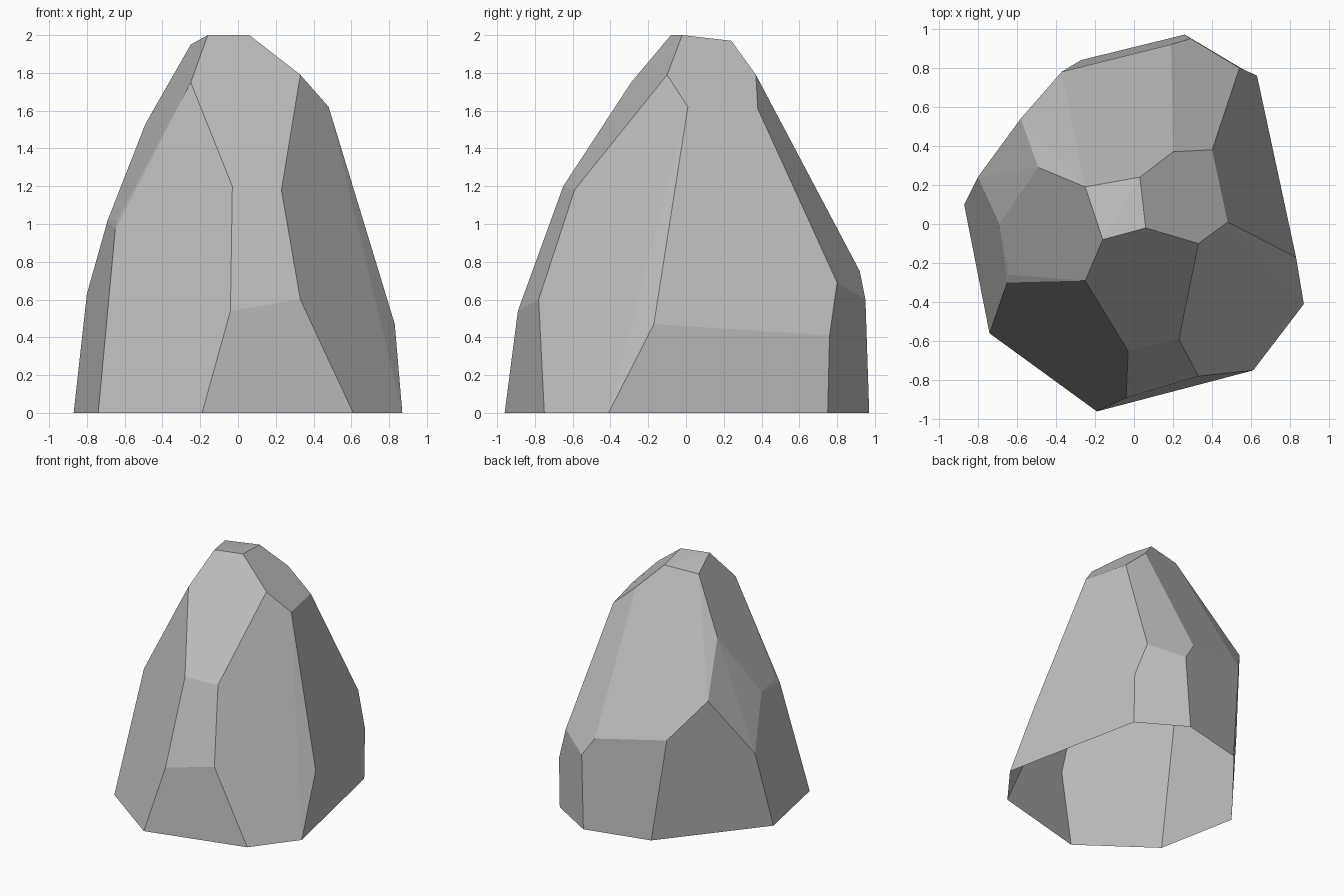
import bpy
import bmesh
from math import radians

default_cube = bpy.data.objects.get("Cube")
if default_cube:
    bpy.data.objects.remove(default_cube, do_unlink=True)


def make_material(name, colour):
    material = bpy.data.materials.new(name)
    material.use_nodes = True
    material.diffuse_color = colour
    shader = material.node_tree.nodes["Principled BSDF"]
    shader.inputs["Base Color"].default_value = colour
    shader.inputs["Roughness"].default_value = 0.9
    return material


def make_faceted_shell(name, rings, material):
    """Wrap the corner rings in flat facets and leave the underside open."""
    shell = bmesh.new()
    for ring in rings:
        for corner in ring:
            shell.verts.new(corner)
    hull = bmesh.ops.convex_hull(shell, input=shell.verts[:])
    unused = [v for v in hull["geom_interior"] if isinstance(v, bmesh.types.BMVert)]
    bmesh.ops.delete(shell, geom=unused, context="VERTS")

    # Open the underside
    underside = [f for f in shell.faces if all(v.co.z < 0.01 for v in f.verts)]
    bmesh.ops.delete(shell, geom=underside, context="FACES")

    # Merge almost level triangles into broad chiselled facets
    bmesh.ops.dissolve_limit(shell, angle_limit=radians(3),
                             verts=shell.verts[:], edges=shell.edges[:])
    bmesh.ops.recalc_face_normals(shell, faces=shell.faces[:])

    mesh = bpy.data.meshes.new(name)
    shell.to_mesh(mesh)
    shell.free()
    mesh.materials.append(material)
    mesh.shade_flat()
    rock = bpy.data.objects.new(name, mesh)
    bpy.context.collection.objects.link(rock)
    return rock


# Corners of the rock, ring by ring, each going round from the front
ground_ring = [
    (-.19, -.96, 0), (.61, -.75, 0), (.87, -.41, 0), (.63, .75, 0),
    (.26, .97, 0), (-.27, .84, 0), (-.87, .1, 0), (-.74, -.56, 0),
]
shoulder_ring = [
    (-.04, -.89, .54), (.33, -.78, .6), (.83, -.17, .47), (.63, .76, .41),
    (.54, .8, .69), (.29, .95, .6), (.19, .92, .75), (-.37, .78, .83),
    (-.8, .24, .63),
]
waist_ring = [
    (-.03, -.65, 1.2), (.23, -.59, 1.18), (-.58, .54, 1.12),
    (-.69, 0, 1.02), (-.64, -.26, 1.02), (-.65, -.3, .97),
]
neck_ring = [
    (-.25, -.29, 1.75), (.33, -.1, 1.79), (.48, .01, 1.62),
    (.4, .38, 1.61), (.2, .37, 1.79), (-.49, .29, 1.53),
]
crown_ring = [
    (-.16, -.08, 2), (.06, -.02, 2), (.03, .24, 1.97), (-.25, .19, 1.95),
]

stone_grey = make_material("stone grey", (.52, .52, .52, 1))
make_faceted_shell(
    "boulder",
    [ground_ring, shoulder_ring, waist_ring, neck_ring, crown_ring],
    stone_grey,
)
